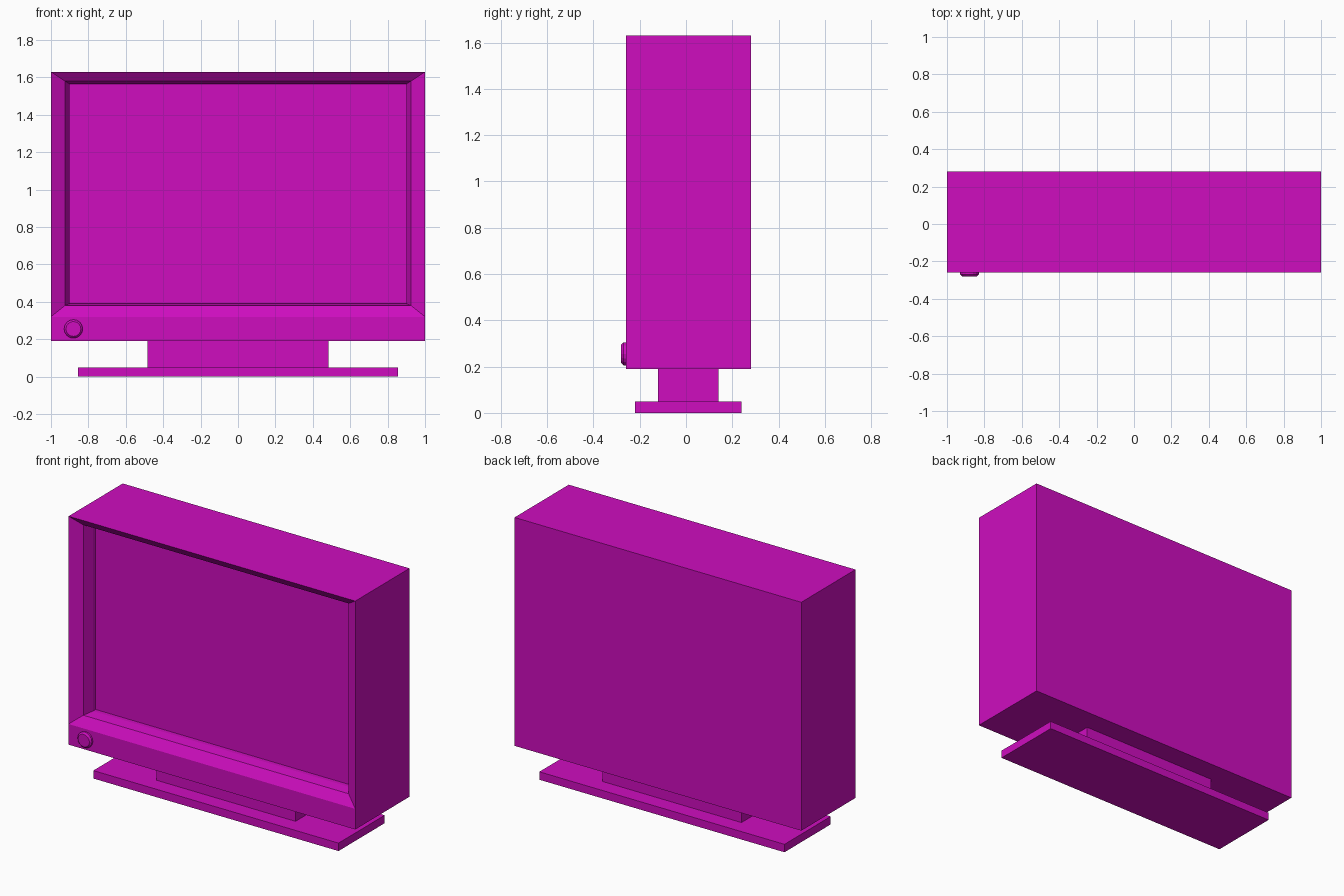
import bpy, bmesh, math
from mathutils import Matrix

if "Cube" in bpy.data.objects:
    bpy.data.objects.remove(bpy.data.objects["Cube"])

mat = bpy.data.materials.new("magenta")
mat.diffuse_color = (0.62, 0.004, 0.52, 1)
mat.use_nodes = True
mat.node_tree.nodes["Principled BSDF"].inputs["Base Color"].default_value = mat.diffuse_color


def finish(bm, name):
    bmesh.ops.recalc_face_normals(bm, faces=bm.faces)
    me = bpy.data.meshes.new(name)
    bm.to_mesh(me)
    bm.free()
    ob = bpy.data.objects.new(name, me)
    bpy.context.collection.objects.link(ob)
    me.materials.append(mat)
    return ob


def box(name, x, y0, y1, z0, z1):
    bm = bmesh.new()
    m = Matrix.Translation((0, (y0 + y1) / 2, (z0 + z1) / 2)) @ Matrix.Diagonal((2 * x, y1 - y0, z1 - z0, 1))
    bmesh.ops.create_cube(bm, size=1, matrix=m)
    return finish(bm, name)


# Stand
box("base", 0.855, -0.22, 0.24, 0, 0.05)
box("neck", 0.485, -0.12, 0.14, 0.05, 0.19)

# Housing: back box with a stepped, sloping bezel sinking to the screen
bm = bmesh.new()
FRONT, BACK, BOTTOM, TOP = -0.26, 0.28, 0.19, 1.63


def ring(x, y, z0, z1):
    return [bm.verts.new(p) for p in ((-x, y, z0), (x, y, z0), (x, y, z1), (-x, y, z1))]


back = ring(1, BACK, BOTTOM, TOP)
# half width, depth behind the front, bottom, top
bezel = [ring(x, FRONT + d, z0, z1) for x, d, z0, z1 in (
    (1, 0, 0.32, TOP),
    (0.925, 0.04, 0.38, 1.58),
    (0.90, 0.10, 0.39, 1.565),
    (0.90, 0.127, 0.39, 1.565))]
for a, b in zip(bezel, bezel[1:]):
    for i in range(4):
        j = (i + 1) % 4
        bm.faces.new((a[i], a[j], b[j], b[i]))
rim = bezel[0]
chin = [bm.verts.new((s, FRONT, BOTTOM)) for s in (-1, 1)]
bm.faces.new(bezel[-1])                                   # screen
bm.faces.new(back)
bm.faces.new((chin[0], chin[1], rim[1], rim[0]))          # chin
bm.faces.new((back[0], back[1], chin[1], chin[0]))        # underside
bm.faces.new((rim[3], rim[2], back[2], back[3]))          # top
bm.faces.new((back[0], chin[0], rim[0], rim[3], back[3]))  # sides
bm.faces.new((back[1], chin[1], rim[1], rim[2], back[2]))
finish(bm, "housing")

# Power button: short cylinder with chamfered ends
bm = bmesh.new()
bmesh.ops.create_cone(bm, cap_ends=True, segments=16, radius1=0.05, radius2=0.05, depth=0.03,
                      matrix=Matrix.Translation((-0.88, -0.265, 0.255)) @ Matrix.Rotation(math.pi / 2, 4, 'X'))
rims = [e for e in bm.edges if any(len(f.verts) > 4 for f in e.link_faces)]
bmesh.ops.bevel(bm, geom=rims, offset=0.01, segments=1, affect='EDGES')
finish(bm, "power_button")
